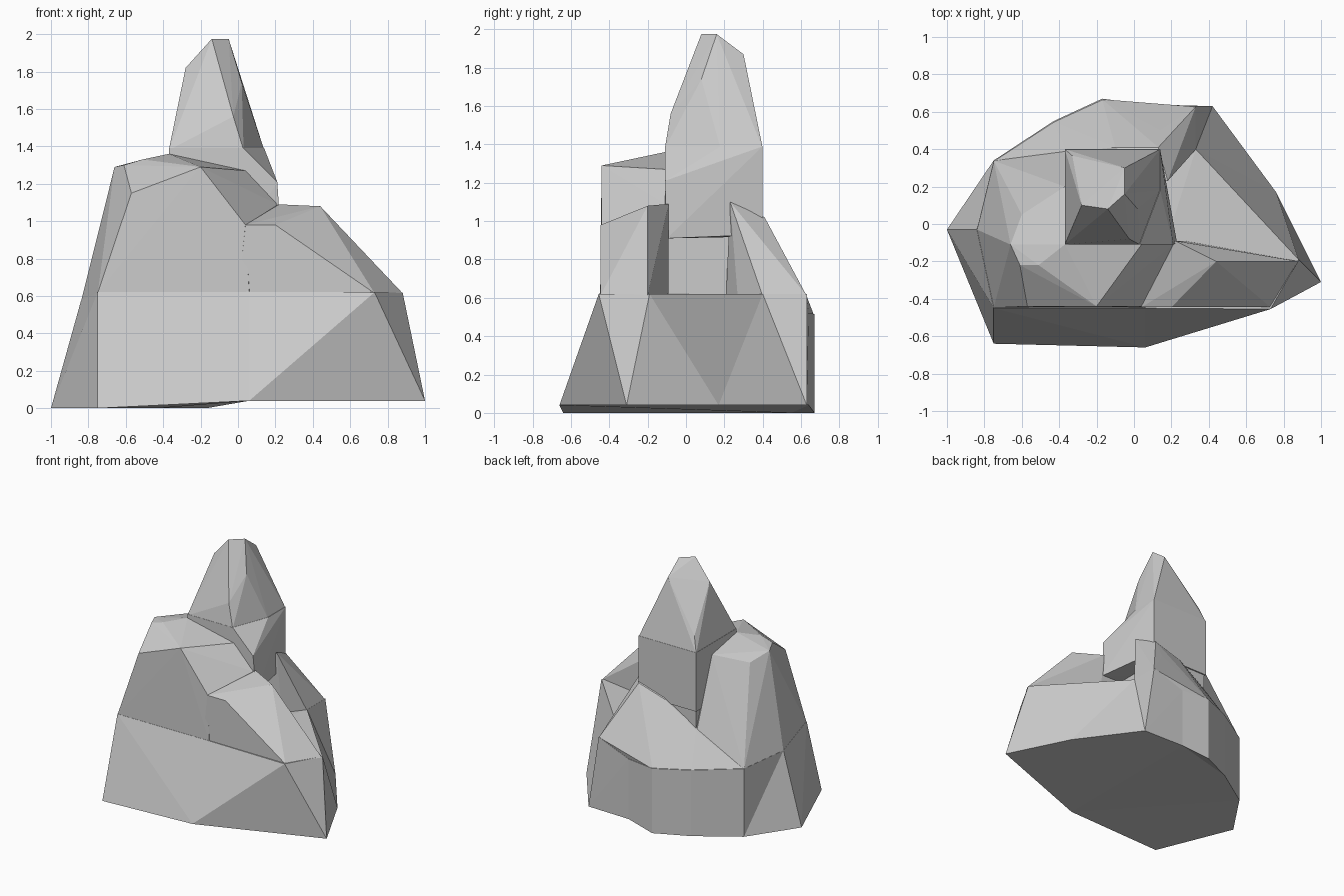
import bpy, bmesh
from itertools import product

if "Cube" in bpy.data.objects:
    bpy.data.objects.remove(bpy.data.objects["Cube"])


def finish(bm, name):
    bmesh.ops.recalc_face_normals(bm, faces=bm.faces)
    mesh = bpy.data.meshes.new(name)
    bm.to_mesh(mesh)
    bm.free()
    ob = bpy.data.objects.new(name, mesh)
    bpy.context.collection.objects.link(ob)
    return ob


def loft(name, low, high):
    """Faceted band between two outlines, closed at both ends."""
    bm = bmesh.new()
    a, b = ([bm.verts.new(p) for p in ring] for ring in (low, high))
    for i in range(len(a)):
        bm.faces.new((a[i - 1], a[i], b[i], b[i - 1]))
    bm.faces.new(a)
    bm.faces.new(b)
    bmesh.ops.remove_doubles(bm, verts=bm.verts, dist=0.0005)
    bmesh.ops.triangulate(bm, faces=bm.faces)
    return finish(bm, name)


def boulder(name, points):
    """Convex chunk of rock spanning its corner points."""
    bm = bmesh.new()
    for p in points:
        bm.verts.new(p)
    bmesh.ops.convex_hull(bm, input=bm.verts)
    bmesh.ops.delete(bm, geom=[v for v in bm.verts if not v.link_faces], context='VERTS')
    return finish(bm, name)


def slices(**profiles):
    """Front-view profiles (x, z), each placed at its depth y."""
    return [(x, y, z) for y, prof in profiles.values() for x, z in prof]


# Foot: ground outline, upright at the back and leaning in at front and left
right = [(1, -.31), (1, -.31), (.76, .17), (.42, .63)]
rest = [(.06, .64), (-.17, .67), (-.43, .55), (-.75, .34), (-1, -.03), (-.75, -.64), (.06, -.66)]
ground = [(x, y, .04 if x > 0 else 0) for x, y in right + rest]
crown = [(x, y, .62) for x, y in [(.73, -.455), (.88, -.19), (.33, .4), (.33, .63)]]
crown += [(max(x, -.84), max(y, -.45), .57 - .08 * y) for x, y in rest]
rock = loft("rock_outcrop", ground, crown)
rim = [(x, y * .995, z - .005) for x, y, z in crown]

# Tall left shoulder with the steep front wall, standing on the left rim
shoulder = boulder("left_shoulder", [p for p in rim if p[0] < -.7 or (p[1] < -.4 and p[0] < .1)] + slices(
    front=(-.44, [(-.57, 1.15), (-.2, 1.29), (.04, .98)]),
    crest=(-.22, [(-.61, 1.3), (-.51, 1.33)]),
    middle=(-.11, [(-.66, 1.29), (-.37, 1.36), (.04, 1.27), (.21, 1.09)]),
    rear=(.05, [(-.6, 1.24)]),
    back=(.2, [(-.37, 1.3)]),
    root=(.39, [(-.37, .77)])))

# Ridge running out to the right
ridge = boulder("front_ridge", slices(
    front=(-.445, [(0, .6), (.04, .98), (.2, .98), (.73, .615)]),
    middle=(-.2, [(.44, 1.08), (.88, .615)]),
    back=(-.09, [(0, 1), (.22, 1.09), (.27, .6)])))

# Back slope rises from the rear rim
slope = boulder("back_slope", [p for p in rim if p[1] > .3] + [
    (.14, .5, .85), (.18, .23, 1.1), (.13, .41, 1.02), (-.1, .41, .95),
    (-.37, .405, .77), (.2, .27, .6), (0, .2, .4)])

# Square column, its right side hanging over a recessed wall
core = boulder("recessed_wall", product((-.36, .06), (-.1, .39), (.5, .95)))
shelf = [(.14, .18, 1.39), (.14, .4, 1.39)]
block = list(product((-.37, .03), (-.11, .4), (.92, 1.39)))
column = boulder("column", block + shelf + [(.21, -.11, 1.21), (.23, -.1, .91), (.14, .4, .93)])

# Pointed spire grows from the column top
foot = [(x, y, z - .01) for x, y, z in block + shelf if z > 1]
spire = boulder("spire", foot + [
    (-.33, .365, 1.5), (-.28, .1, 1.82), (-.025, -.08, 1.56), (.02, .08, 1.74),
    (-.14, .08, 1.975), (-.05, .16, 1.975), (-.05, .3, 1.87)])

# Fuse the chunks into one solid
bpy.context.view_layer.objects.active = rock
for part in (shoulder, ridge, slope, core, column, spire):
    mod = rock.modifiers.new(part.name, 'BOOLEAN')
    mod.operation, mod.solver, mod.object = 'UNION', 'EXACT', part
    bpy.ops.object.modifier_apply(modifier=mod.name)
    bpy.data.objects.remove(part, do_unlink=True)
